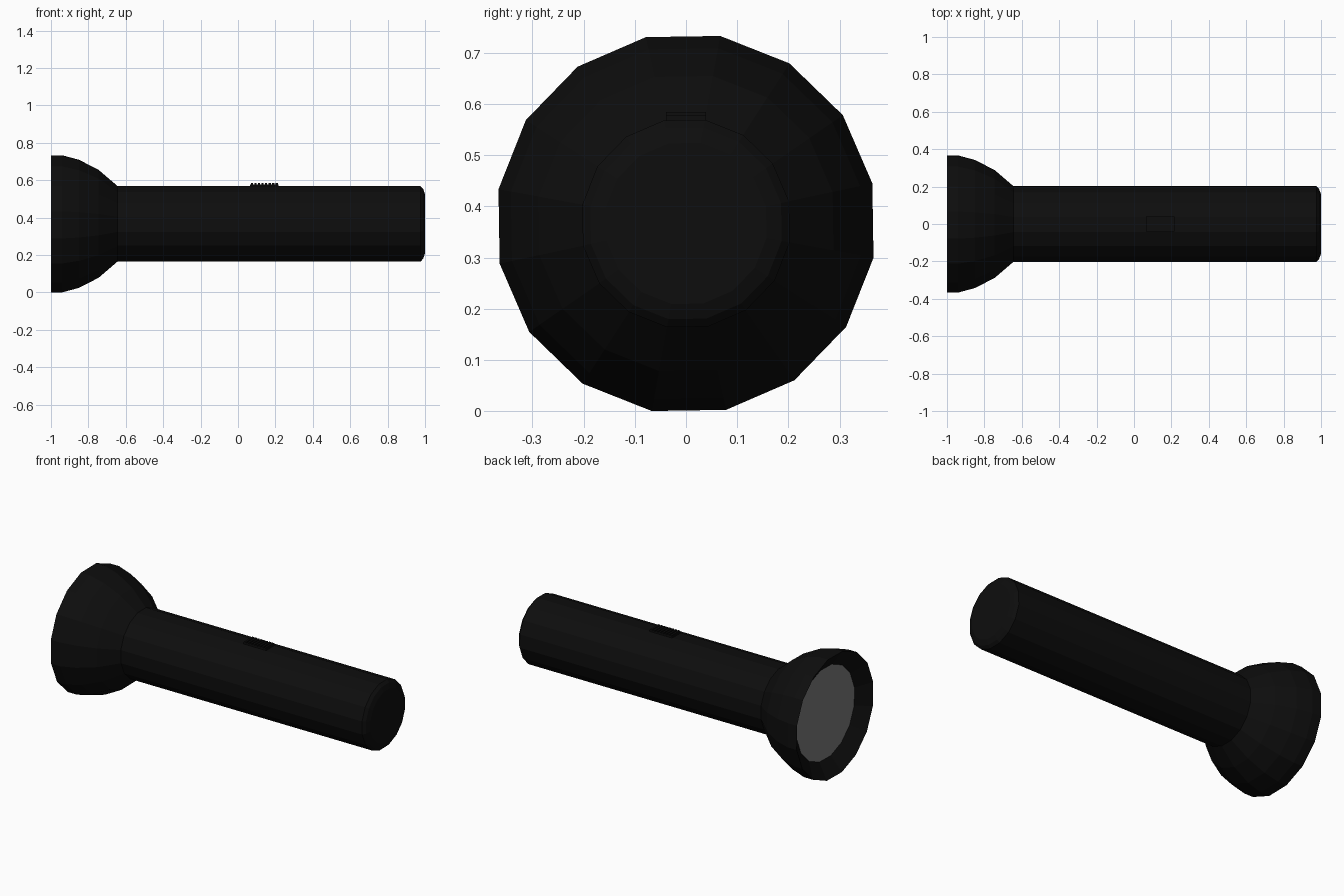
import bpy, bmesh, math

if "Cube" in bpy.data.objects:
    bpy.data.objects.remove(bpy.data.objects["Cube"])

SIDES = 16
AXIS_Z = 0.3665
TURN = math.radians(11.25 + 0.9)


def material(name, value):
    m = bpy.data.materials.new(name)
    m.diffuse_color = (value, value, value, 1)
    m.use_nodes = True
    m.node_tree.nodes["Principled BSDF"].inputs["Base Color"].default_value = m.diffuse_color
    return m


black = material("black_plastic", 0.004)
glass = material("lens_grey", 0.2)


def finish(name, bm, mat):
    mesh = bpy.data.meshes.new(name)
    bm.to_mesh(mesh)
    bm.free()
    mesh.materials.append(mat)
    ob = bpy.data.objects.new(name, mesh)
    bpy.context.collection.objects.link(ob)
    return ob


def lathe(name, profile, mat, cap_start=False, cap_end=False):
    """Spin (x, radius) points around the long axis."""
    bm = bmesh.new()
    rings = []
    for x, r in profile:
        angles = [TURN + 2 * math.pi * k / SIDES for k in range(SIDES)]
        rings.append([bm.verts.new((x, r * math.cos(t), AXIS_Z + r * math.sin(t)))
                      for t in angles])
    for a, b in zip(rings, rings[1:]):
        for k in range(SIDES):
            n = (k + 1) % SIDES
            bm.faces.new((a[k], a[n], b[n], b[k]))
    if cap_start:
        bm.faces.new(rings[0][::-1])
    if cap_end:
        bm.faces.new(rings[-1])
    return finish(name, bm, mat)


def add_box(bm, x0, x1, half_y, z0, z1):
    cube = bmesh.ops.create_cube(bm, size=1)["verts"]
    bmesh.ops.scale(bm, vec=(x1 - x0, 2 * half_y, z1 - z0), verts=cube)
    bmesh.ops.translate(bm, vec=((x0 + x1) / 2, 0, (z0 + z1) / 2), verts=cube)


# Flared head with a sloped inner rim
lathe("head", [(-0.937, 0.281), (-1.0, 0.3725), (-0.94, 0.3725), (-0.85, 0.348),
               (-0.745, 0.293), (-0.645, 0.206)], black)

# Recessed lens disc
lathe("lens", [(-0.937, 0.281)], glass, cap_start=True)

# Handle tube with a chamfered tail
lathe("handle", [(-0.65, 0.206), (0.975, 0.206), (0.99, 0.19), (1.0, 0.16)],
      black, cap_end=True)

# Slide switch with grip ridges
bm = bmesh.new()
add_box(bm, 0.065, 0.217, 0.039, 0.55, 0.578)
RIDGES = 8
pitch = 0.152 / RIDGES
for i in range(RIDGES):
    x = 0.065 + pitch * (i + 0.2)
    add_box(bm, x, x + pitch * 0.6, 0.039, 0.577, 0.584)
finish("switch", bm, black)
